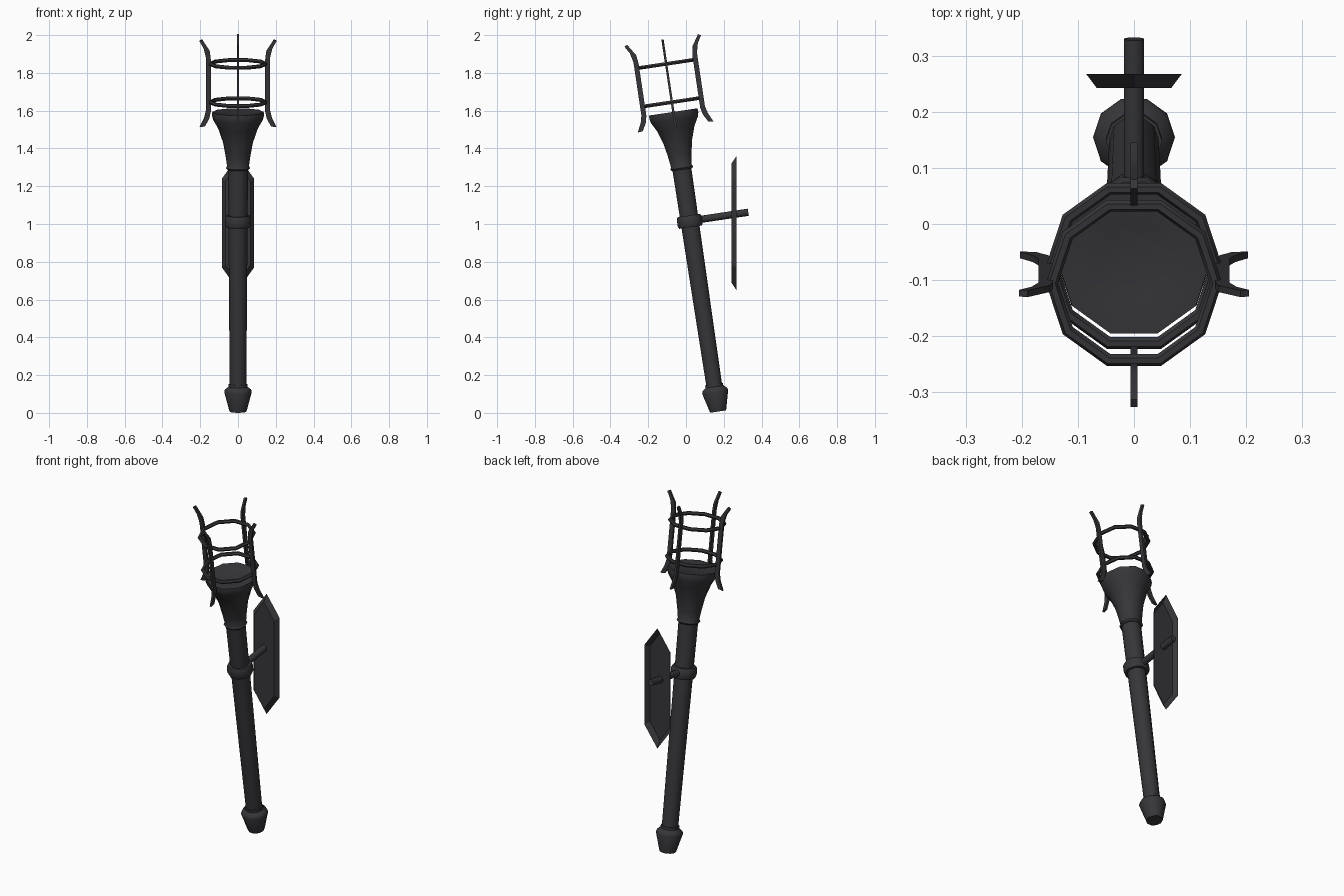
import bpy, bmesh, math
from mathutils import Matrix, Vector

if "Cube" in bpy.data.objects:
    bpy.data.objects.remove(bpy.data.objects["Cube"])

mat = bpy.data.materials.new("dark_iron")
mat.diffuse_color = (0.037, 0.036, 0.041, 1)
mat.use_nodes = True
mat.node_tree.nodes["Principled BSDF"].inputs["Base Color"].default_value = mat.diffuse_color

# Torch axis: leans forward (towards -y) from its foot near the wall
TILT = Matrix.Translation((0, 0.17, 0.007)) @ Matrix.Rotation(math.radians(8.5), 4, 'X')
N = 10


def finish(name, bm, world=TILT, angle=42, fix=True):
    if fix:
        bmesh.ops.recalc_face_normals(bm, faces=bm.faces)
    bm.transform(world)
    me = bpy.data.meshes.new(name)
    bm.to_mesh(me)
    bm.free()
    me.materials.append(mat)
    ob = bpy.data.objects.new(name, me)
    bpy.context.collection.objects.link(ob)
    bpy.ops.object.select_all(action='DESELECT')
    ob.select_set(True)
    bpy.context.view_layer.objects.active = ob
    if angle:
        bpy.ops.object.shade_smooth_by_angle(angle=math.radians(angle))
    return ob


def lathe(name, profile, closed=False):
    """Revolve (radius, height) points round the torch axis."""
    bm = bmesh.new()
    vs = [bm.verts.new((r, 0, h)) for r, h in profile]
    pairs = list(zip(vs, vs[1:])) + ([(vs[-1], vs[0])] if closed else [])
    es = [bm.edges.new(p) for p in pairs]
    bmesh.ops.spin(bm, geom=vs + es, cent=(0, 0, 0), axis=(0, 0, 1),
                   angle=2 * math.pi, steps=N, use_duplicate=False)
    bmesh.ops.remove_doubles(bm, verts=bm.verts, dist=1e-4)
    return finish(name, bm)


# Foot, shaft, wall band and flared cup
lathe("foot_cap", [(0, 0), (.045, 0), (.073, .105), (.069, .119), (.05, .133),
                   (.05, .147), (0, .147)])
lathe("shaft", [(0, .13), (.044, .13), (.053, 1.31), (0, 1.31)])
lathe("wall_band", [(.048, .987), (.064, .987), (.07, 1.0), (.07, 1.036),
                    (.064, 1.049), (.048, 1.049)], closed=True)
lathe("cup", [(0, 1.295), (.057, 1.295), (.064, 1.304), (.058, 1.315), (.066, 1.37),
              (.079, 1.44), (.105, 1.515), (.132, 1.562), (.138, 1.585), (.136, 1.604),
              (.126, 1.604), (.07, 1.593), (0, 1.59)])

# Two cage rings
for name, h in (("lower_cage_ring", 1.656), ("upper_cage_ring", 1.861)):
    lathe(name, [(.146 + .011 * math.cos(a * math.pi / 3), h + .011 * math.sin(a * math.pi / 3))
                 for a in range(6)], closed=True)

# Four flat cage prongs, curling outwards at both ends
inner = [(.175, 1.527), (.153, 1.567), (.144, 1.605), (.144, 1.885), (.15, 1.93), (.19, 1.992)]
outer = [(.205, 1.984), (.182, 1.945), (.170, 1.895), (.170, 1.61), (.180, 1.57), (.203, 1.523)]
for k, side in enumerate(("right", "back", "left", "front")):
    bm = bmesh.new()
    face = bm.faces.new([bm.verts.new((r, -.006, h)) for r, h in inner + outer])
    ext = bmesh.ops.extrude_face_region(bm, geom=[face], use_keep_orig=True)
    bmesh.ops.translate(bm, vec=(0, .012, 0),
                        verts=[v for v in ext["geom"] if isinstance(v, bmesh.types.BMVert)])
    finish("cage_prong_" + side, bm, TILT @ Matrix.Rotation(k * math.pi / 2, 4, 'Z'), 35)

# Bar joining the band to the wall plate
bm = bmesh.new()
bmesh.ops.create_cone(bm, cap_ends=True, segments=N, radius1=.019, radius2=.019, depth=.254)
finish("wall_bar", bm, TILT @ Matrix.Translation((0, .187, 1.02)) @ Matrix.Rotation(math.pi / 2, 4, 'X'))

# Six-sided wall plate with chamfered rim and open back
bm = bmesh.new()


def hexagon(w, shoulder, tip, y):
    pts = [(0, tip), (w, shoulder), (w, -shoulder), (0, -tip), (-w, -shoulder), (-w, shoulder)]
    return [bm.verts.new((x, y, 1.005 + z)) for x, z in pts]


front = hexagon(.066, .222, .317, .242)
back = hexagon(.085, .235, .355, .267)
bm.faces.new(front)
for i in range(6):
    j = (i + 1) % 6
    bm.faces.new((front[j], front[i], back[i], back[j]))
bm.normal_update()
if front[0].link_faces[0].normal.y > 0:
    bmesh.ops.reverse_faces(bm, faces=bm.faces)
finish("wall_plate", bm, Matrix.Identity(4), 0, False)
